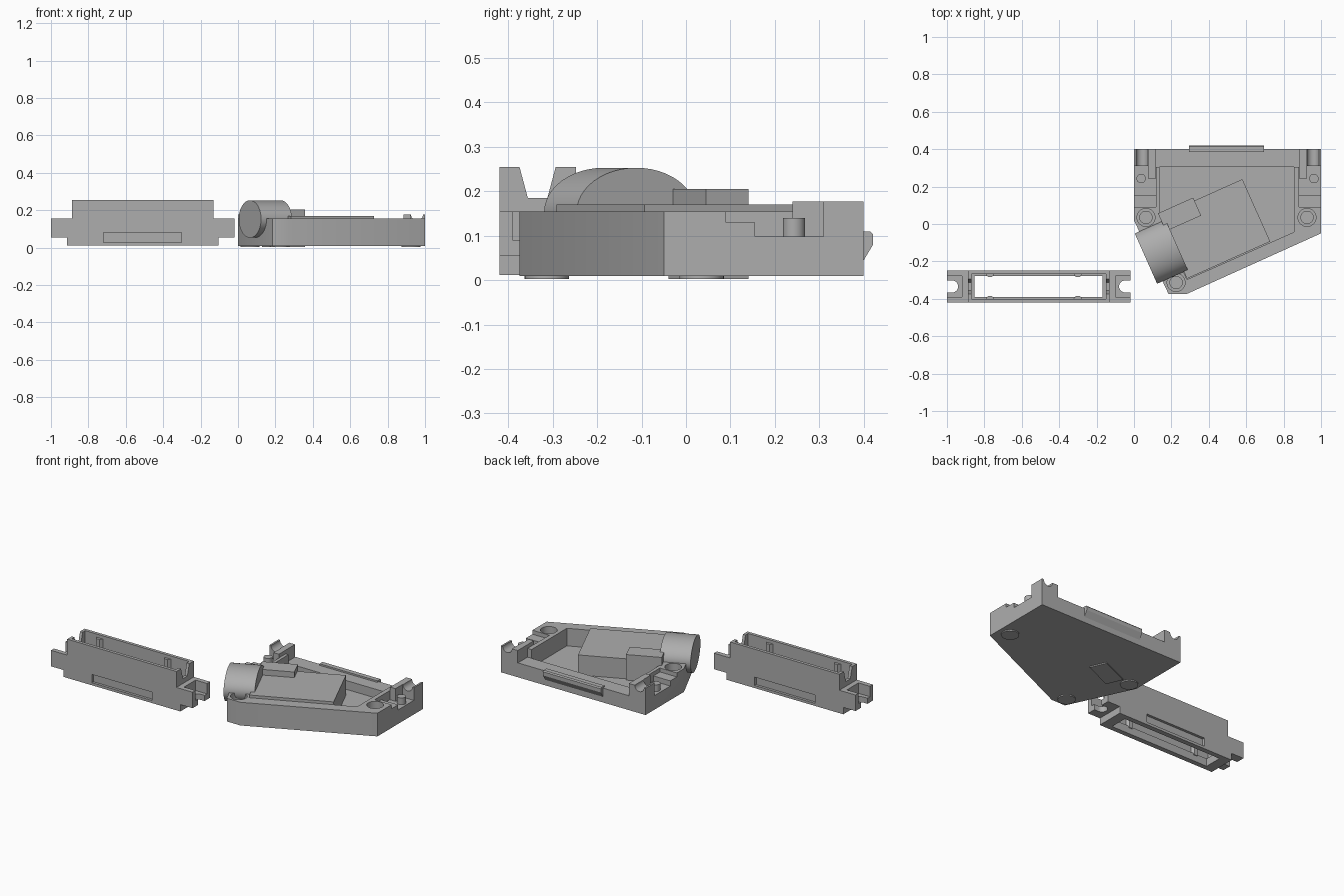
import bpy, bmesh, math
from mathutils import Matrix

if "Cube" in bpy.data.objects:
    bpy.data.objects.remove(bpy.data.objects["Cube"])

grey = bpy.data.materials.new("plain grey")
grey.use_nodes = True
grey.diffuse_color = (0.42, 0.42, 0.42, 1)
grey.node_tree.nodes["Principled BSDF"].inputs["Base Color"].default_value = grey.diffuse_color

PLACE = {"x": lambda a, b, t: (t, a, b),
         "y": lambda a, b, t: (a, t, b),
         "z": lambda a, b, t: (a, b, t)}


def prism(name, points, lo, hi, axis="z", turn=0):
    """Extrude a flat outline along an axis, optionally turned about z."""
    bm = bmesh.new()
    place = PLACE[axis]
    ends = [[bm.verts.new(place(a, b, t)) for a, b in points] for t in (lo, hi)]
    for end in ends:
        bm.faces.new(end)
    n = len(points)
    for i in range(n):
        j = (i + 1) % n
        bm.faces.new((ends[0][i], ends[0][j], ends[1][j], ends[1][i]))
    bmesh.ops.recalc_face_normals(bm, faces=bm.faces)
    mesh = bpy.data.meshes.new(name)
    bm.transform(Matrix.Rotation(turn, 4, "Z"))
    bm.to_mesh(mesh)
    bm.free()
    mesh.materials.append(grey)
    obj = bpy.data.objects.new(name, mesh)
    bpy.context.collection.objects.link(obj)
    return obj


def rect(x0, x1, y0, y1):
    return [(x0, y0), (x1, y0), (x1, y1), (x0, y1)]


def oval(cx, cy, rx, ry=None, n=32):
    ry = ry or rx
    return [(cx + rx * math.cos(math.tau * i / n),
             cy + ry * math.sin(math.tau * i / n)) for i in range(n)]


def box(name, x0, x1, y0, y1, z0, z1, turn=0):
    return prism(name, rect(x0, x1, y0, y1), z0, z1, "z", turn)


def cut(target, *cutters):
    """Subtract each cutter, bake the result and remove the cutter."""
    for cutter in cutters:
        cutter.hide_render = True
        mod = target.modifiers.new("cut", "BOOLEAN")
        mod.operation, mod.solver, mod.object = "DIFFERENCE", "EXACT", cutter
        graph = bpy.context.evaluated_depsgraph_get()
        baked = bpy.data.meshes.new_from_object(target.evaluated_get(graph))
        target.modifiers.clear()
        target.data = baked
        bpy.data.objects.remove(cutter)


def smooth(obj):
    bpy.ops.object.select_all(action="DESELECT")
    obj.select_set(True)
    bpy.context.view_layer.objects.active = obj
    bpy.ops.object.shade_smooth_by_angle(angle=math.radians(30))


# Housing tray: outline, pocket and lowered rear wall
tray = prism("housing_tray", [(0, 0.4), (0, 0.02), (0.185, -0.375), (0.28, -0.375),
                              (1, -0.05), (1, 0.4)], 0.01, 0.155)
cut(tray,
    prism("pocket", [(0.135, 0.305), (0.14, 0.03), (0.283, -0.297),
                     (0.855, -0.043), (0.855, 0.305)], 0.045, 0.3),
    box("rear_gap", -0.1, 1.1, 0.305, 0.5, 0.1, 0.3))

# Screw bosses: stepped hole above, round cap below
for x, y in ((0.064, 0.035), (0.925, 0.035), (0.225, -0.313)):
    cut(tray, prism("bore", oval(x, y, 0.048), 0.1, 0.3),
        prism("inner_bore", oval(x, y, 0.033), 0.04, 0.3))
    smooth(prism("screw_cap", oval(x, y, 0.05), 0.003, 0.012))

# Stepped rear corners with grooved posts and pegs, one on each side
for side, name in ((-1, "right"), (1, "left")):
    def span(a, b):
        return sorted((0.5 + side * a, 0.5 + side * b))
    cut(tray,
        box("step", *span(0.383, 0.6), 0.09, 0.2, 0.13, 0.3),
        box("ledge", *span(0.383, 0.6), 0.155, 0.5, 0.098, 0.3))
    post = box(name + "_corner_post", *span(0.385, 0.5), 0.31, 0.4, 0.09, 0.177)
    cut(post, prism("groove", oval(0.5 + side * 0.457, 0.177, 0.032), 0.2, 0.5, "y"))
    smooth(post)
    box(name + "_post_arm", *span(0.385, 0.422), 0.24, 0.315, 0.09, 0.177)
    smooth(prism(name + "_peg", oval(0.5 + side * 0.462, 0.243, 0.025), 0.09, 0.14))
smooth(tray)

# Snap ridge on the rear wall
prism("snap_ridge", [(0.385, 0.09), (0.385, 0.11), (0.415, 0.11), (0.421, 0.103),
                     (0.421, 0.08), (0.4, 0.045), (0.39, 0.045)], 0.295, 0.695, "x")

# Angled insert, cable clamp and oval cable stub
TILT = math.radians(24)
box("insert_block", 0.14, 0.627, -0.382, -0.017, 0.04, 0.17, TILT)
box("cable_clamp", 0.14, 0.346, -0.105, 0, 0.003, 0.205, TILT)
smooth(prism("cable_stub", oval(-0.195, 0.153, 0.147, 0.1, 48), -0.017, 0.163, "x", TILT))

# Separate frame: stepped silhouette with ears
CX, CY = -0.51, -0.334
half = [(0.405, 0.012), (0.405, 0.055), (0.49, 0.055), (0.49, 0.155),
        (0.378, 0.155), (0.378, 0.255)]
shape = [(CX + x, z) for x, z in half] + [(CX - x, z) for x, z in reversed(half)]
frame = prism("connector_frame", shape, CY - 0.086, CY + 0.086, "y")


def frame_box(name, w, d, z0, z1):
    return box(name, CX - w, CX + w, CY - d, CY + d, z0, z1)


cut(frame,
    frame_box("cavity", 0.36, 0.066, 0.06, 0.4),
    frame_box("opening", 0.342, 0.055, -0.1, 0.2),
    prism("end_notch", [(CY - 0.041, 0.256), (CY - 0.022, 0.185), (CY + 0.022, 0.185),
                        (CY + 0.041, 0.256), (CY + 0.041, 0.4), (CY - 0.041, 0.4)],
          -1.2, 0.2, "x"))

# Latch recesses in both long faces, ear recesses and screw slots
for s in (-1, 1):
    face = CY + s * 0.086
    cut(frame, box("latch_recess", CX - 0.208, CX + 0.208,
                   face - 0.016, face + 0.016, 0.028, 0.08))
    x0, x1 = sorted((CX + s * 0.41, CX + s * 0.6))
    cut(frame, box("ear_recess", x0, x1, CY - 0.057, CY + 0.057, 0.09, 0.16))
    x0, x1 = sorted((CX + s * 0.462, CX + s * 0.6))
    cut(frame, prism("slot_end", oval(CX + s * 0.462, CY, 0.032, n=24), 0, 0.16),
        box("slot", x0, x1, CY - 0.032, CY + 0.032, 0, 0.16))
    # Guide ribs inside the cavity
    for x in (-0.77, -0.3):
        y = CY + s * 0.068
        prism("guide_rib", [(x - 0.024, y), (x + 0.024, y), (x + 0.01, y - s * 0.018),
                            (x - 0.01, y - s * 0.018)], 0.05, 0.235)
smooth(frame)
